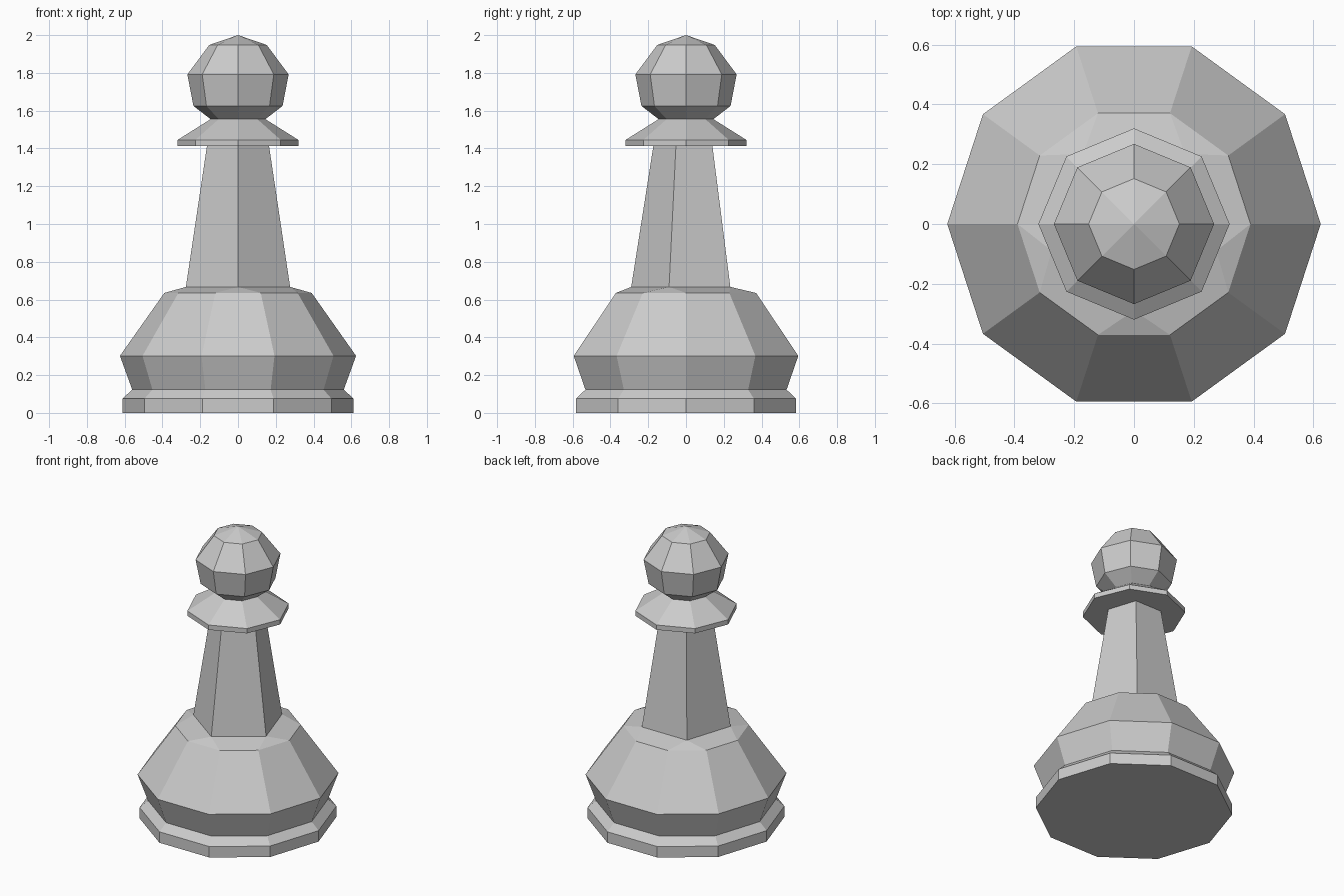
import bpy, bmesh
from math import cos, sin, radians, pi

if "Cube" in bpy.data.objects:
    bpy.data.objects.remove(bpy.data.objects["Cube"])


def ring(bm, n, r, z, start=0.0):
    return [bm.verts.new((r * cos(start + 2 * pi * i / n), r * sin(start + 2 * pi * i / n), z))
            for i in range(n)]


def skin(bm, a, b):
    n = len(a)
    for i in range(n):
        bm.faces.new((a[i], a[(i + 1) % n], b[(i + 1) % n], b[i]))


def lathe(bm, n, profile, start=0.0):
    rings = [ring(bm, n, r, z, start) for r, z in profile]
    for a, b in zip(rings, rings[1:]):
        skin(bm, a, b)
    return rings


def finish(bm, name):
    bmesh.ops.recalc_face_normals(bm, faces=bm.faces)
    mesh = bpy.data.meshes.new(name)
    bm.to_mesh(mesh)
    bm.free()
    bpy.context.collection.objects.link(bpy.data.objects.new(name, mesh))


# Ten-sided base flowing into a five-sided tapering stem
bm = bmesh.new()
base = lathe(bm, 10, [(0.612, 0), (0.612, 0.075), (0.56, 0.123), (0.625, 0.302), (0.39, 0.635)])
stem = lathe(bm, 5, [(0.29, 0.667), (0.173, 1.412)], radians(-18))
bm.faces.new(base[0])
bm.faces.new(stem[-1])
# Shoulder: each stem corner meets the middle of every second base edge
deca, penta = base[-1], stem[0]
for i in range(5):
    p, q = penta[i], penta[(i + 1) % 5]
    a, b, c = deca[2 * i - 1], deca[2 * i], deca[(2 * i + 1) % 10]
    bm.faces.new((a, b, p))
    bm.faces.new((b, c, q, p))
finish(bm, "base_and_stem")

# Eight-sided collar and faceted head
bm = bmesh.new()
head = lathe(bm, 8, [(0.32, 1.412), (0.32, 1.445), (0.145, 1.555), (0.236, 1.625),
                     (0.268, 1.792), (0.152, 1.948)])
bm.faces.new(head[0])
tip = bm.verts.new((0, 0, 2))
for i in range(8):
    bm.faces.new((head[-1][i], head[-1][(i + 1) % 8], tip))
finish(bm, "collar_and_head")
